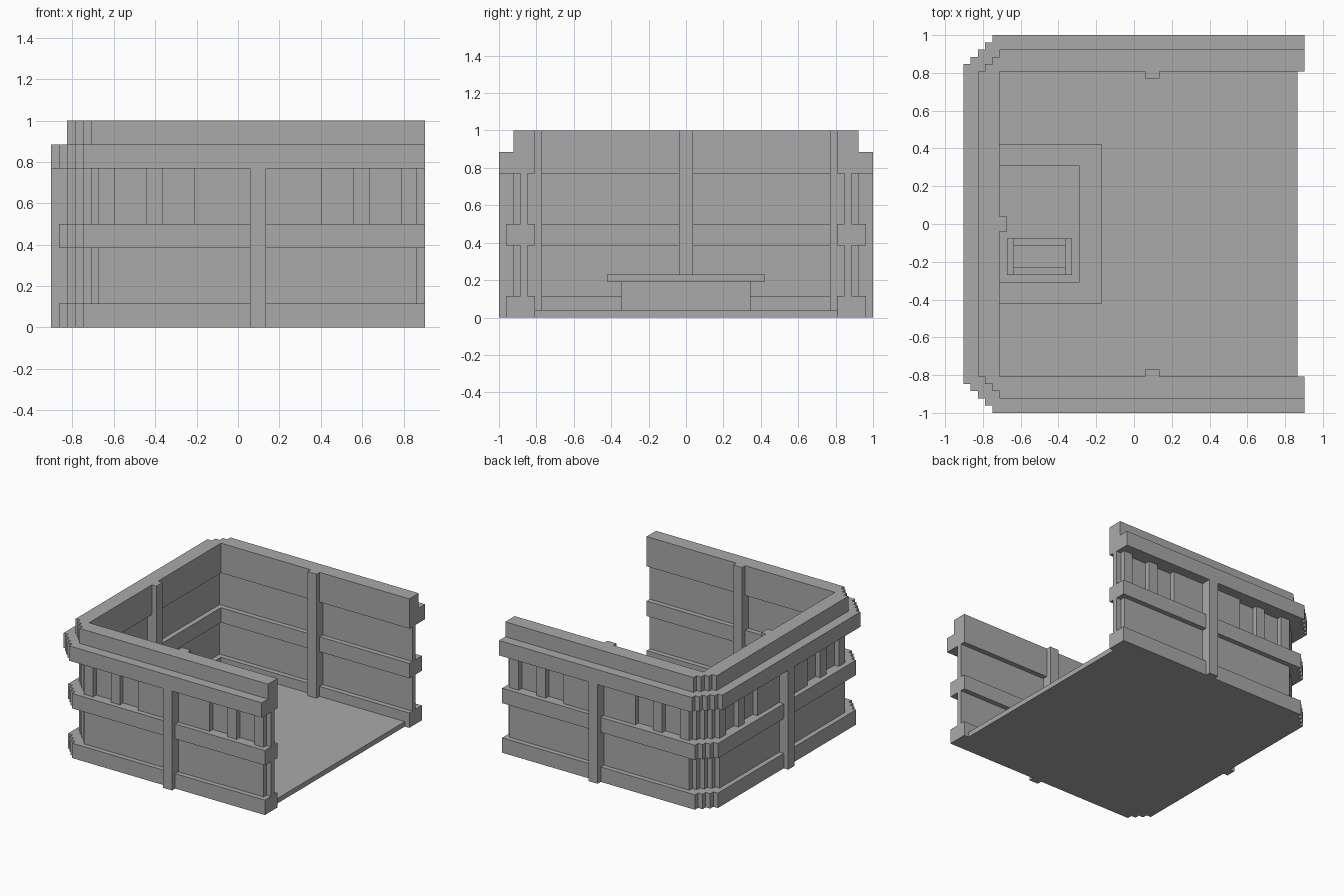
import bpy
import bmesh

cube = bpy.data.objects.get("Cube")
if cube:
    bpy.data.objects.remove(cube, do_unlink=True)

# Everything sits on a block grid, 26 units per metre
UNIT = 1 / 26
OPEN_END = 23.5      # x of the open side
SIDE_MID = 2.5       # x of the middle posts on the side walls

grey = bpy.data.materials.new("stone_grey")
grey.use_nodes = True
grey.diffuse_color = (0.4, 0.4, 0.4, 1)
shader = next(n for n in grey.node_tree.nodes if n.type == "BSDF_PRINCIPLED")
shader.inputs["Base Color"].default_value = (0.4, 0.4, 0.4, 1)
shader.inputs["Roughness"].default_value = 0.8


def prism(name, outline, bottom, top):
    """Extrude a flat outline between two heights."""
    bm = bmesh.new()
    verts = [bm.verts.new((x * UNIT, y * UNIT, bottom * UNIT)) for x, y in outline]
    face = bm.faces.new(verts)
    result = bmesh.ops.extrude_face_region(bm, geom=[face])
    raised = [v for v in result["geom"] if isinstance(v, bmesh.types.BMVert)]
    bmesh.ops.translate(bm, verts=raised, vec=(0, 0, (top - bottom) * UNIT))
    bmesh.ops.recalc_face_normals(bm, faces=bm.faces)
    mesh = bpy.data.meshes.new(name)
    bm.to_mesh(mesh)
    bm.free()
    mesh.materials.append(grey)
    obj = bpy.data.objects.new(name, mesh)
    bpy.context.collection.objects.link(obj)
    return obj


def box(name, x0, x1, y0, y1, z0, z1):
    return prism(name, [(x0, y0), (x1, y0), (x1, y1), (x0, y1)], z0, z1)


def wall_ring(name, outer, inner, steps, bottom, top):
    """U-shaped wall course with stair-stepped outer corners."""
    x, y = -OPEN_END + outer, 26 - outer
    corner = [(x, y - steps)]
    for i in range(steps):
        corner.append((x + i + 1, y - steps + i))
        corner.append((x + i + 1, y - steps + i + 1))
    half = corner + [(OPEN_END, y), (OPEN_END, 26 - inner), (-OPEN_END + inner, 26 - inner)]
    prism(name, half + [(px, -py) for px, py in reversed(half)], bottom, top)


# Wall courses, from the ground up
wall_ring("base_rail", 1, 5, 3, 0, 3)
wall_ring("lower_wall_core", 3, 4, 2, 3, 10)
wall_ring("middle_rail", 1, 5, 3, 10, 13)
wall_ring("upper_wall_core", 3, 4, 2, 13, 20)
wall_ring("upper_rail", 0, 5, 4, 20, 23)
wall_ring("top_rail", 2, 5, 3, 23, 26)


def wall_details(prefix, place):
    """Panels, slats and posts; place maps (along, depth) to x and y ranges."""
    def part(name, a0, a1, d0, d1, z0, z1):
        box(prefix + name, *place(a0, a1, d0, d1), z0, z1)

    part("lower_panel", -20, 20, 2, 3, 3, 10)
    part("centre_plate", -8, 8, 2, 3, 13, 20)
    for side in (-1, 1):
        for number, near in enumerate((12, 18), 1):
            a, b = sorted((side * near, side * (near + 2)))
            label = "left" if side > 0 else "right"
            part(f"{label}_slat_{number}", a, b, 2, 3, 13, 20)
    part("outer_post", -1, 1, 0, 3, 0, 20)
    part("inner_post", -1, 1, 4, 6, 1, 26)


wall_details("front_", lambda a, b, c, d: (SIDE_MID + a, SIDE_MID + b, c - 26, d - 26))
wall_details("back_", lambda a, b, c, d: (SIDE_MID + a, SIDE_MID + b, 26 - d, 26 - c))
wall_details("end_", lambda a, b, c, d: (c - OPEN_END, d - OPEN_END, a, b))

# Floor
box("floor", -18.5, 22.5, -21, 21, 0, 1)


def open_frame(name, start, x_out, x_in, y_out, y_in, z0, z1):
    """Three-sided frame standing against the end wall."""
    half = [(start, y_out), (x_out, y_out)]
    hole = [(x_in, y_in), (start, y_in)]
    mirror = [(x, -y) for x, y in half[::-1]]
    mirror_hole = [(x, -y) for x, y in hole[::-1]]
    prism(name, half + mirror + mirror_hole + hole, z0, z1)


# Basin with an overhanging rim
open_frame("basin_wall", -18.5, -6.5, -7.5, 9, 8, 1, 5)
open_frame("basin_rim", -18.5, -4.5, -7.5, 11, 8, 5, 6)

# Small crate inside the basin
box("crate_bottom", -16.5, -9.5, -6, -3, 1, 2)
for label, x in (("outer", -17.5), ("inner", -9.5)):
    box(f"crate_{label}_end", x, x + 1, -7, -2, 1, 4)
for label, y in (("front", -7), ("back", -3)):
    box(f"crate_{label}_side", -16.5, -9.5, y, y + 1, 1, 3.5)
